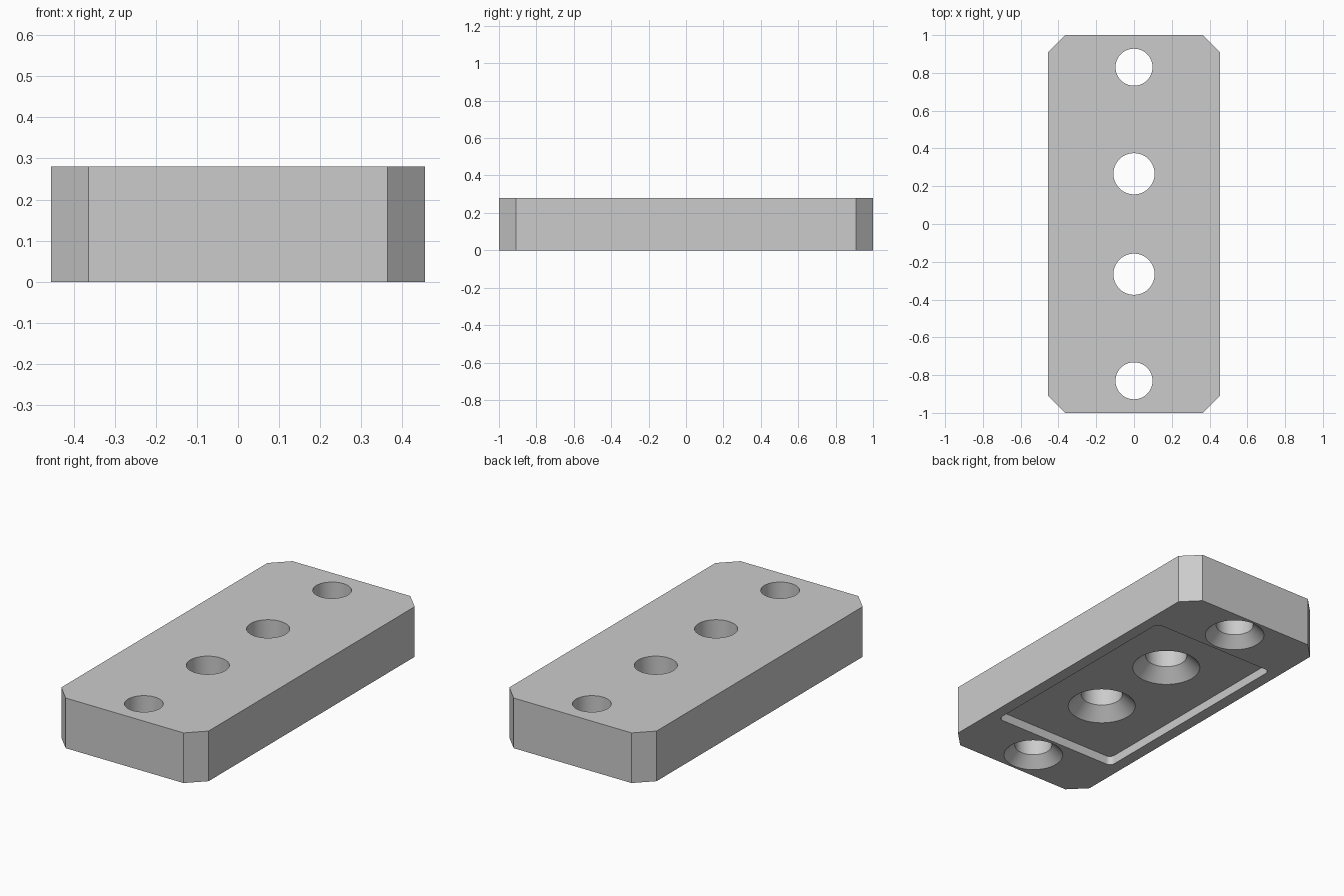
import bpy
import bmesh
from math import cos, sin, pi

cube = bpy.data.objects.get("Cube")
if cube:
    bpy.data.objects.remove(cube, do_unlink=True)

GREY = (0.6, 0.6, 0.6, 1.0)
metal = bpy.data.materials.new("plain grey")
metal.use_nodes = True
metal.diffuse_color = GREY
metal.node_tree.nodes["Principled BSDF"].inputs["Base Color"].default_value = GREY

HEIGHT, POCKET_DEPTH = 0.28, 0.05


def loft(name, rings):
    """Closed solid skinned through matching rings of points."""
    bm = bmesh.new()
    loops = [[bm.verts.new(p) for p in ring] for ring in rings]
    n = len(loops[0])
    for low, high in zip(loops, loops[1:]):
        for i in range(n):
            j = (i + 1) % n
            bm.faces.new((low[i], low[j], high[j], high[i]))
    bm.faces.new(loops[0][::-1])
    bm.faces.new(loops[-1])
    bmesh.ops.recalc_face_normals(bm, faces=bm.faces)
    mesh = bpy.data.meshes.new(name)
    bm.to_mesh(mesh)
    bm.free()
    mesh.materials.append(metal)
    obj = bpy.data.objects.new(name, mesh)
    bpy.context.collection.objects.link(obj)
    return obj


def rounded_box(name, hx, hy, r, z0, z1, steps):
    """Upright box with cut (one step) or rounded corners."""
    outline = []
    for k, (sx, sy) in enumerate([(1, 1), (-1, 1), (-1, -1), (1, -1)]):
        for s in range(steps + 1):
            a = (k + s / steps) * pi / 2
            outline.append((sx * (hx - r) + r * cos(a), sy * (hy - r) + r * sin(a)))
    return loft(name, [[(x, y, z) for x, y in outline] for z in (z0, z1)])


def hole_cutter(name, y, r_hole, r_sink, base):
    """Through hole with a countersink opening downwards at the base height."""
    profile = [(r_sink, base - 0.1), (r_sink, base),
               (r_hole, base + r_sink - r_hole), (r_hole, HEIGHT + 0.1)]
    n = 64
    return loft(name, [[(r * cos(2 * pi * i / n), y + r * sin(2 * pi * i / n), z)
                        for i in range(n)] for r, z in profile])


# Plate with cut corners
plate = rounded_box("mounting_plate", 0.455, 1.0, 0.091, 0, HEIGHT, 1)

# Underside pocket, then the four countersunk holes
cutters = [rounded_box("pocket_cutter", 0.388, 0.655, 0.03, -0.1, POCKET_DEPTH, 8)]
for side, s in (("front", -1), ("back", 1)):
    cutters.append(hole_cutter(side + "_outer_hole_cutter", s * 0.83, 0.098, 0.156, 0))
    cutters.append(hole_cutter(side + "_inner_hole_cutter", s * 0.266, 0.109, 0.178, POCKET_DEPTH))

for cutter in cutters:
    cutter.hide_render = True
    cutter.hide_set(True)
    mod = plate.modifiers.new(cutter.name, 'BOOLEAN')
    mod.operation = 'DIFFERENCE'
    mod.solver = 'EXACT'
    mod.object = cutter

# Apply the cuts and smooth only the round walls
bpy.ops.object.select_all(action='DESELECT')
plate.select_set(True)
bpy.context.view_layer.objects.active = plate
for mod in list(plate.modifiers):
    bpy.ops.object.modifier_apply(modifier=mod.name)
for cutter in cutters:
    bpy.data.objects.remove(cutter, do_unlink=True)
bpy.ops.object.shade_smooth_by_angle(angle=pi / 6)
